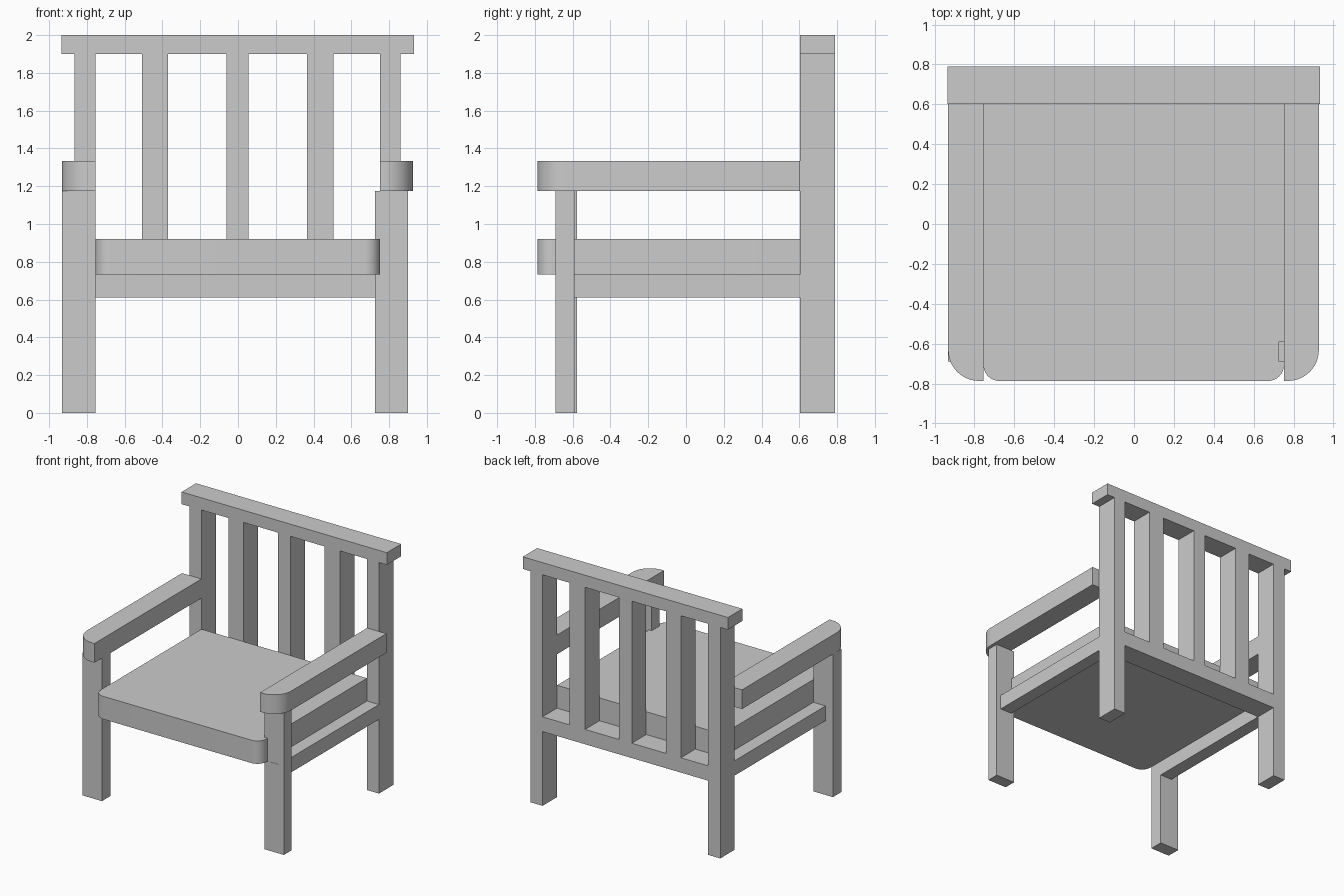
import bpy, bmesh, math

if "Cube" in bpy.data.objects:
    bpy.data.objects.remove(bpy.data.objects["Cube"])


def finish(name, bm, smooth=False):
    bmesh.ops.recalc_face_normals(bm, faces=bm.faces[:])
    mesh = bpy.data.meshes.new(name)
    bm.to_mesh(mesh)
    bm.free()
    ob = bpy.data.objects.new(name, mesh)
    bpy.context.collection.objects.link(ob)
    if smooth:
        bpy.ops.object.select_all(action='DESELECT')
        ob.select_set(True)
        bpy.context.view_layer.objects.active = ob
        bpy.ops.object.shade_smooth_by_angle(angle=math.radians(30))
    return ob


def slab(name, x, y, z, r_left=0.0, r_right=0.0, steps=12):
    """Box from axis ranges, with optionally rounded front (-y) corners."""
    (x0, x1), (y0, y1), (z0, z1) = x, y, z
    outline = [(x1, y1), (x0, y1)]
    for cx, r, start in ((x0 + r_left, r_left, 180), (x1 - r_right, r_right, 270)):
        n = steps if r else 0
        for i in range(n + 1):
            a = math.radians(start + 90 * i / max(n, 1))
            outline.append((cx + r * math.cos(a), y0 + r + r * math.sin(a)))
    bm = bmesh.new()
    face = bm.faces.new([bm.verts.new((px, py, z0)) for px, py in outline])
    ext = bmesh.ops.extrude_face_region(bm, geom=[face], use_keep_orig=True)
    top = [g for g in ext['geom'] if isinstance(g, bmesh.types.BMVert)]
    bmesh.ops.translate(bm, verts=top, vec=(0, 0, z1 - z0))
    return finish(name, bm, bool(r_left or r_right))


BACK = (0.603, 0.79)      # depth of the back frame
RAIL_Z = (0.61, 0.732)    # height of the lower rails

# Back frame: top rail, lower rail and slats
slab("top_rail", (-0.935, 0.932), BACK, (1.9, 2.0))
slab("back_lower_rail", (-0.755, 0.752), BACK, RAIL_Z)
for i, x in enumerate(((-0.507, -0.37), (-0.06, 0.055), (0.365, 0.505))):
    slab(f"back_slat_{i + 1}", x, BACK, (RAIL_Z[1], 1.9))

# Seat cushion with rounded front corners
slab("seat", (-0.755, 0.752), (-0.787, 0.603), (0.732, 0.92), 0.08, 0.08)

# Posts, side rails and armrests on both sides
for side, post, arm in (("left", (-0.865, -0.755), (-0.932, -0.755)),
                        ("right", (0.752, 0.86), (0.752, 0.927))):
    slab(f"back_post_{side}", post, BACK, (0, 1.9))
    front = -0.692 if side == "right" else -0.6
    slab(f"side_rail_{side}", post, (front, 0.603), RAIL_Z)
    slab(f"armrest_{side}", arm, (-0.787, 0.603), (1.175, 1.333),
         0.155 if side == "left" else 0, 0.155 if side == "right" else 0)

# Front legs
slab("front_leg_left", (-0.932, -0.755), (-0.69, -0.577), (0, 1.175))
slab("front_leg_right", (0.725, 0.9), (-0.69, -0.59), (0, 1.175))
